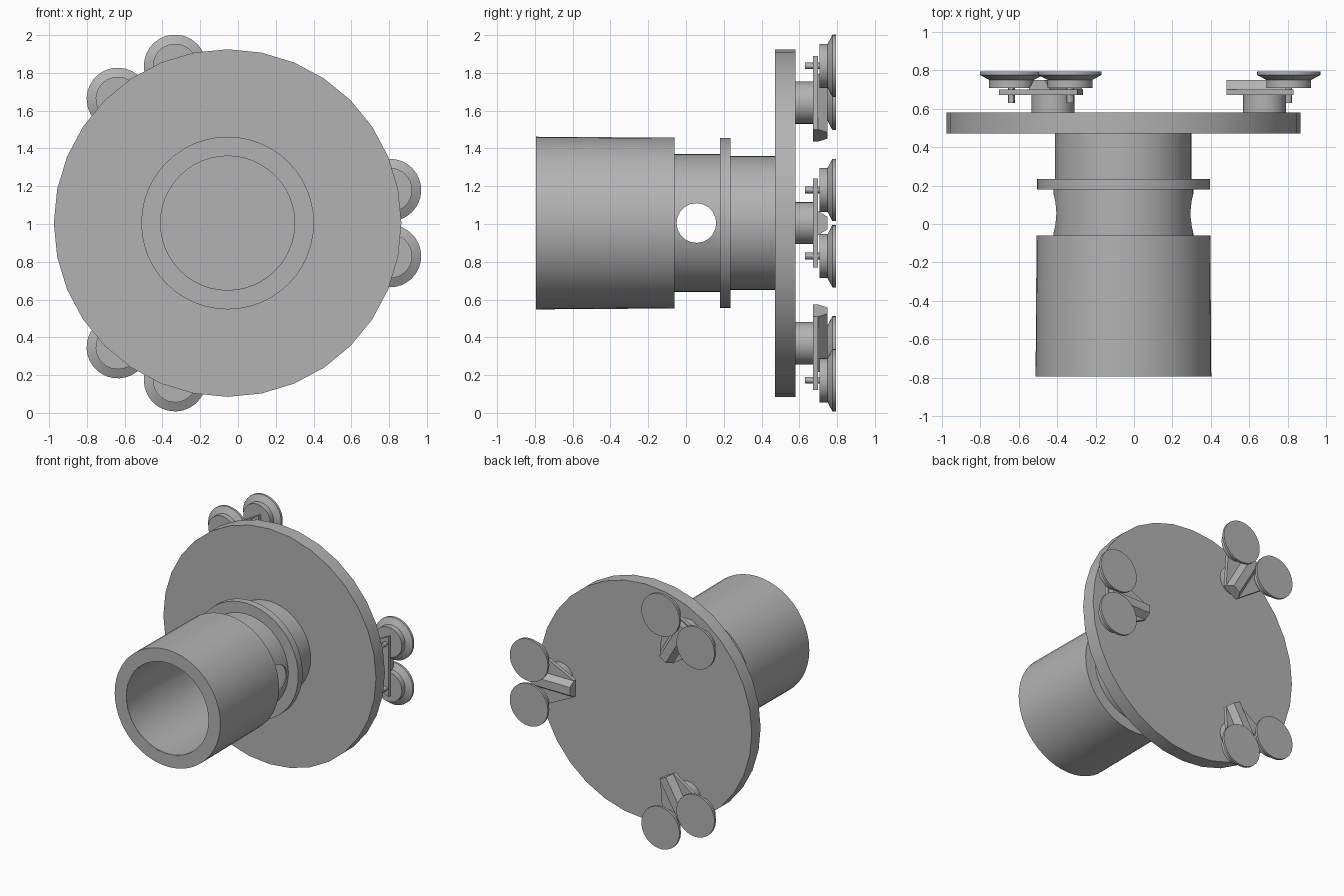
import bpy
import bmesh
from math import radians, pi
from mathutils import Matrix, Vector

cube = bpy.data.objects.get("Cube")
if cube:
    bpy.data.objects.remove(cube, do_unlink=True)

GREY = (0.45, 0.45, 0.45, 1)
grey = bpy.data.materials.new("plain grey")
grey.use_nodes = True
grey.diffuse_color = GREY
grey.node_tree.nodes["Principled BSDF"].inputs["Base Color"].default_value = GREY

# The main axis runs along y through this point
AXIS = Matrix.Translation((-0.055, 0, 1.005))


def finish(name, bm, matrix):
    bmesh.ops.remove_doubles(bm, verts=bm.verts, dist=0.0001)
    bmesh.ops.recalc_face_normals(bm, faces=bm.faces)
    mesh = bpy.data.meshes.new(name)
    bm.to_mesh(mesh)
    bm.free()
    mesh.transform(matrix)
    mesh.materials.append(grey)
    obj = bpy.data.objects.new(name, mesh)
    bpy.context.collection.objects.link(obj)
    return obj


def smooth(obj):
    bpy.ops.object.select_all(action='DESELECT')
    obj.select_set(True)
    bpy.context.view_layer.objects.active = obj
    bpy.ops.object.shade_smooth_by_angle(angle=radians(30))


def lathe(name, profile, sides=32, closed=False, matrix=AXIS):
    """Spin (radius, y) points around the y axis."""
    bm = bmesh.new()
    verts = [bm.verts.new((r, y, 0)) for r, y in profile]
    edges = [bm.edges.new(pair) for pair in zip(verts, verts[1:])]
    if closed:
        edges.append(bm.edges.new((verts[-1], verts[0])))
    bmesh.ops.spin(bm, geom=verts + edges, cent=(0, 0, 0), axis=(0, 1, 0),
                   angle=2 * pi, steps=sides, use_merge=True)
    obj = finish(name, bm, matrix)
    smooth(obj)
    return obj


def rod(name, radius, y0, y1, sides=32, matrix=AXIS):
    return lathe(name, [(0, y0), (radius, y0), (radius, y1), (0, y1)], sides, matrix=matrix)


def prism(name, bottom, top, matrix):
    """Loft between two outlines with equal point counts."""
    bm = bmesh.new()
    a = [bm.verts.new(p) for p in bottom]
    b = [bm.verts.new(p) for p in top]
    bm.faces.new(a)
    bm.faces.new(b)
    for i in range(len(a)):
        j = (i + 1) % len(a)
        bm.faces.new((a[i], a[j], b[j], b[i]))
    return finish(name, bm, matrix)


# Main body: disc, neck, flange ring and outer sleeve
rod("back_disc", 0.92, 0.47, 0.58)
rod("neck", 0.355, 0.185, 0.475, 48)
rod("flange_ring", 0.45, 0.18, 0.235, 48)
lathe("outer_sleeve", [(0.36, -0.793), (0.457, -0.793), (0.452, -0.06), (0.36, -0.06)],
      48, closed=True)

# Inner tube with a cross hole through both sides
tube = lathe("inner_tube", [(0.355, -0.793), (0.365, -0.792), (0.365, 0.19), (0.355, 0.19)],
             48, closed=True)
side_turn = Matrix.Translation((0, 0.055, 0)) @ Matrix.Rotation(pi / 2, 4, 'Z')
cutter = rod("hole_cutter", 0.105, -1, 1, 20, AXIS @ side_turn)
cutter.hide_render = True
cut = tube.modifiers.new("cross_hole", 'BOOLEAN')
cut.operation = 'DIFFERENCE'
cut.solver = 'EXACT'
cut.object = cutter
bpy.context.view_layer.objects.active = tube
bpy.ops.object.modifier_apply(modifier=cut.name)
bpy.data.objects.remove(cutter, do_unlink=True)
smooth(tube)

# Three rocker supports spaced evenly around the back of the disc
PAD = [(0, 0.708), (0.117, 0.708), (0.117, 0.75), (0.165, 0.775), (0.165, 0.793), (0, 0.793)]
INNER, OUTER = 0.535, 0.885

for n in range(3):
    spot = AXIS @ Matrix.Rotation(n * 2 * pi / 3, 4, 'Y')
    tag = "_" + str(n + 1)
    rod("support_post" + tag, 0.112, 0.575, 0.675, 24, spot @ Matrix.Translation((0.735, 0, 0)))

    # Wedge-shaped rocker plate
    outline = [(INNER, -0.065), (OUTER, -0.235), (OUTER, 0.235), (INNER, 0.065)]
    prism("rocker_plate" + tag,
          [(x, 0.672, z) for x, z in outline],
          [(x, 0.7, z) for x, z in outline], spot)

    # Raised rib with sloped sides
    section = [(0.698, -0.065), (0.698, 0.065), (0.75, 0.032), (0.75, -0.032)]
    prism("rocker_rib" + tag,
          [(INNER, y, z) for y, z in section],
          [(OUTER - 0.01, y, z) for y, z in section], spot)

    # Paired pads on pins
    for side, label in ((-1, "_a"), (1, "_b")):
        place = spot @ Matrix.Translation((0.86, 0, side * 0.175))
        lathe("support_pad" + tag + label, PAD, 32, matrix=place)
        rod("pad_pin" + tag + label, 0.018, 0.63, 0.715, 12, place)
